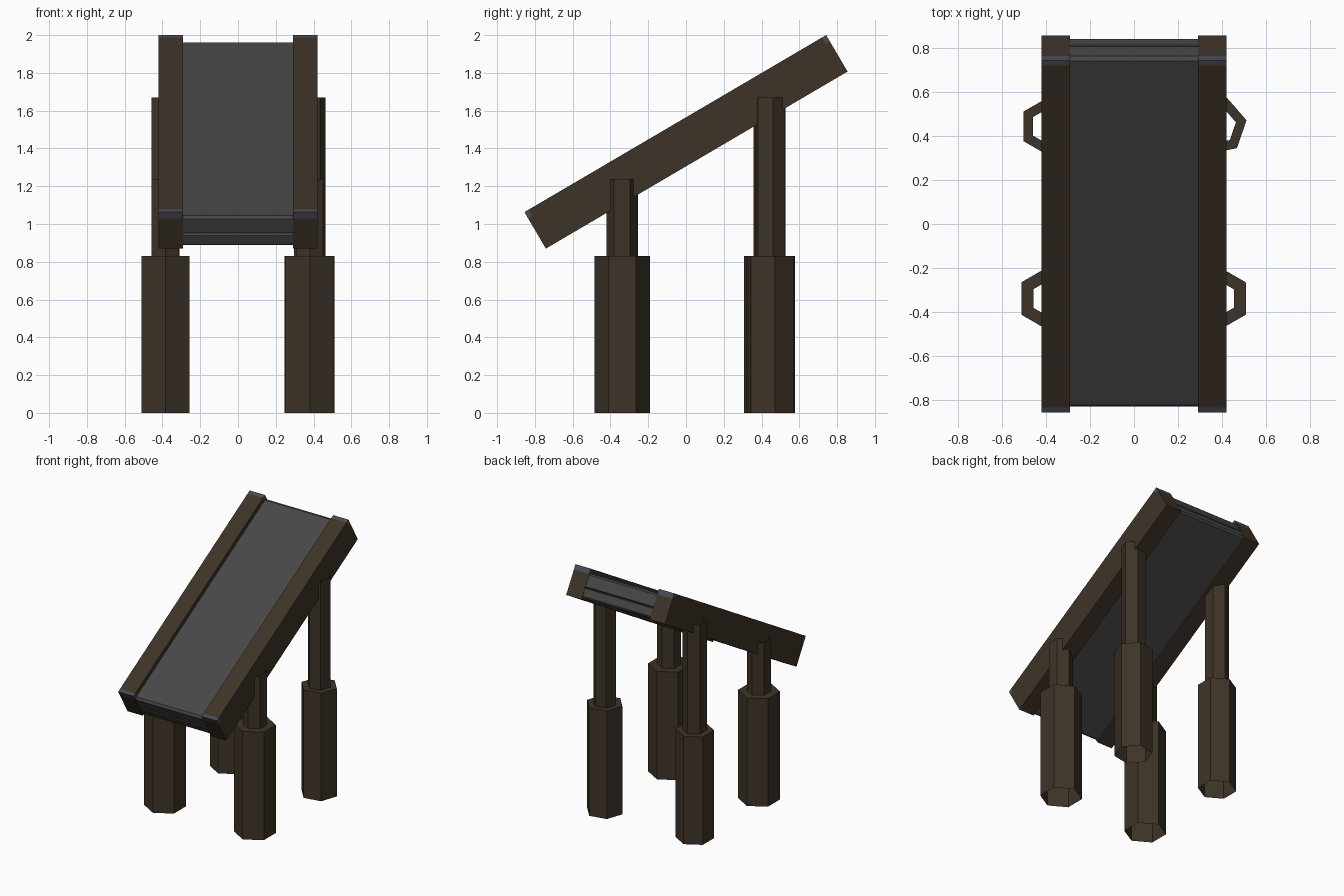
import bpy, bmesh, math
from mathutils import Matrix

if "Cube" in bpy.data.objects:
    bpy.data.objects.remove(bpy.data.objects["Cube"])

TILT = math.radians(30.4)
CENTRE_Z = 1.435


def material(name, rgb):
    m = bpy.data.materials.new(name)
    m.diffuse_color = (*rgb, 1)
    m.use_nodes = True
    m.node_tree.nodes["Principled BSDF"].inputs["Base Color"].default_value = m.diffuse_color
    return m


BROWN = material("dark brown", (0.048, 0.034, 0.021))
GREY = material("belt grey", (0.062, 0.062, 0.062))
STEEL = material("worn steel", (0.07, 0.072, 0.085))


def finish(name, bm, mats):
    me = bpy.data.meshes.new(name)
    bm.to_mesh(me)
    bm.free()
    for m in mats:
        me.materials.append(m)
    ob = bpy.data.objects.new(name, me)
    bpy.context.collection.objects.link(ob)
    return ob


def tilt(bm):
    m = Matrix.Translation((0, 0, CENTRE_Z)) @ Matrix.Rotation(TILT, 4, 'X')
    bmesh.ops.transform(bm, matrix=m, verts=bm.verts)


# Side rails: tilted beams with worn upper corners
def rail(name, x):
    bm = bmesh.new()
    bmesh.ops.create_cube(bm, size=1, matrix=Matrix.Translation((x, 0, 0))
                          @ Matrix.Diagonal((0.13, 1.852, 0.224, 1)))
    for co, no in (((0, 0.9, 0), (0, 1, 0)), ((0, -0.9, 0), (0, 1, 0)), ((0, 0, 0.072), (0, 0, 1))):
        bmesh.ops.bisect_plane(bm, geom=bm.verts[:] + bm.edges[:] + bm.faces[:],
                               plane_co=co, plane_no=no)
    for f in bm.faces:
        c = f.calc_center_median()
        f.material_index = int(abs(c.y) > 0.9 and c.z > 0.072)
    tilt(bm)
    finish(name, bm, [BROWN, STEEL])


rail("left_rail", -0.355)
rail("right_rail", 0.355)

# Belt: slab with softened ends and a shallow groove across each end
half = [(0.905, 0.08), (0.922, 0.066), (0.924, -0.018), (0.912, -0.025),
        (0.924, -0.032), (0.922, -0.088), (0.91, -0.1)]
profile = half + [(-s, n) for s, n in reversed(half)]
bm = bmesh.new()
face = bm.faces.new([bm.verts.new((-0.29, s, n)) for s, n in profile])
ext = bmesh.ops.extrude_face_region(bm, geom=[face])
bmesh.ops.translate(bm, vec=(0.58, 0, 0),
                    verts=[g for g in ext["geom"] if isinstance(g, bmesh.types.BMVert)])
bmesh.ops.recalc_face_normals(bm, faces=bm.faces)
tilt(bm)
finish("belt", bm, [GREY])


# Legs: open hexagonal sleeve, flat shoulder, narrower open tube
def leg(name, x, y, r_sleeve, r_tube, top, turn):
    bm = bmesh.new()
    rings = []
    for r, z in ((r_sleeve, 0), (r_sleeve, 0.83), (r_tube, 0.83), (r_tube, top)):
        angles = [math.radians(turn + 60 * i) for i in range(6)]
        rings.append([bm.verts.new((x + r * math.cos(a), y + r * math.sin(a), z)) for a in angles])
    for a, b in zip(rings, rings[1:]):
        for i in range(6):
            j = (i + 1) % 6
            bm.faces.new((a[i], a[j], b[j], b[i]))
    finish(name, bm, [BROWN])


leg("front_left_leg", -0.384, -0.338, 0.147, 0.084, 1.235, 30)
leg("front_right_leg", 0.38, -0.338, 0.147, 0.084, 1.235, 30)
leg("rear_left_leg", -0.384, 0.443, 0.135, 0.085, 1.67, 30)
leg("rear_right_leg", 0.379, 0.445, 0.134, 0.085, 1.67, 11)
